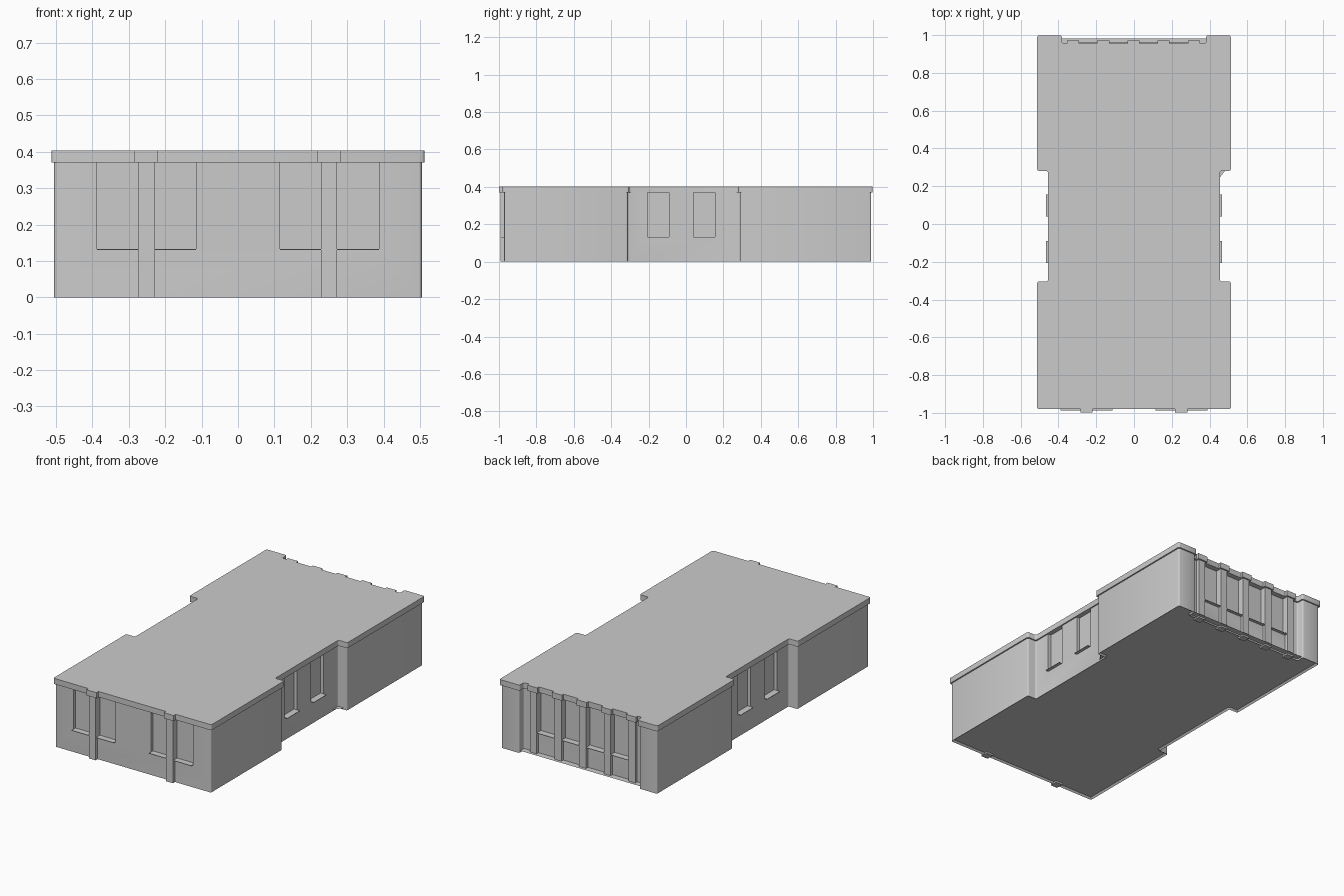
import bpy
import bmesh
from mathutils import Vector

cube = bpy.data.objects.get("Cube")
if cube:
    bpy.data.objects.remove(cube, do_unlink=True)

# Single plain grey
grey = bpy.data.materials.new("plain grey")
grey.use_nodes = True
GREY = (0.6, 0.6, 0.6, 1)
grey.diffuse_color = GREY
grey.node_tree.nodes["Principled BSDF"].inputs["Base Color"].default_value = GREY

WALL_TOP, ROOF_TOP, SILL_Z = 0.37, 0.403, 0.133


def finish(bm, name):
    bmesh.ops.recalc_face_normals(bm, faces=bm.faces)
    mesh = bpy.data.meshes.new(name)
    bm.to_mesh(mesh)
    bm.free()
    mesh.materials.append(grey)
    obj = bpy.data.objects.new(name, mesh)
    bpy.context.collection.objects.link(obj)
    return obj


def boxes(name, spans):
    """One object from boxes given as (x0, x1, y0, y1, z0, z1)."""
    bm = bmesh.new()
    for x0, x1, y0, y1, z0, z1 in spans:
        verts = bmesh.ops.create_cube(bm, size=1)["verts"]
        size = Vector((x1 - x0, y1 - y0, z1 - z0))
        mid = Vector((x0 + x1, y0 + y1, z0 + z1)) / 2
        for v in verts:
            v.co = v.co * size + mid
    return finish(bm, name)


def footprint(name, grow, z0, z1, back, radius, rim=0):
    """Extruded plan: wide ends, narrow waist and a recessed back."""
    half = [(0.505 + grow, -0.972 - grow), (0.505 + grow, -0.312 + grow),
            (0.447 + grow, -0.312 + grow), (0.447 + grow, 0.289 - grow),
            (0.505 + grow, 0.289 - grow), (0.505 + grow, 0.99 + grow),
            (0.39 - grow, 0.99 + grow), (0.39 - grow, back)]
    plan = half + [(-x, y) for x, y in reversed(half)]
    bm = bmesh.new()
    base = bm.faces.new([bm.verts.new((x, y, z0)) for x, y in plan])
    top = bmesh.ops.extrude_face_region(bm, geom=[base])["geom"]
    for v in top:
        if isinstance(v, bmesh.types.BMVert):
            v.co.z = z1
    bmesh.ops.recalc_face_normals(bm, faces=bm.faces)
    # Round the vertical corners
    upright = [e for e in bm.edges if abs(e.verts[0].co.z - e.verts[1].co.z) > 0.01]
    bmesh.ops.bevel(bm, geom=upright, offset=radius, segments=3,
                    profile=0.5, affect='EDGES')
    if rim:
        floor = [f for f in bm.faces if f.normal.z < -0.9]
        bmesh.ops.inset_region(bm, faces=floor, thickness=rim, depth=-rim)
    return finish(bm, name)


# Walls and overhanging roof
walls = footprint("walls", 0, 0, WALL_TOP, 0.945, 0.008, rim=0.01)
roof = footprint("roof_slab", 0.008, WALL_TOP, ROOF_TOP, 0.956, 0.01)

# Window recesses and their thin sills
cuts, sills = [], []
for s in (-1, 1):
    x0, x1 = sorted((s * 0.115, s * 0.388))
    cuts.append((x0, x1, -1.1, -0.952, SILL_Z, 0.45))
    sills.append((x0, x1, -0.988, -0.95, SILL_Z - 0.003, SILL_Z))
    for y0, y1 in ((-0.207, -0.09), (0.04, 0.156)):
        a, b = sorted((s * 0.427, s * 0.49))
        cuts.append((a, b, y0, y1, SILL_Z, 0.45))
        a, b = sorted((s * 0.425, s * 0.465))
        sills.append((a, b, y0, y1, SILL_Z - 0.003, SILL_Z))
cuts.append((-0.32, 0.32, 0.925, 1.1, SILL_Z, 0.45))
sills.append((-0.32, 0.32, 0.923, 0.963, SILL_Z - 0.003, SILL_Z))

cutter = boxes("window_cutter", cuts)
cutter.hide_render = True
cut = walls.modifiers.new("windows", 'BOOLEAN')
cut.object, cut.operation, cut.solver = cutter, 'DIFFERENCE', 'EXACT'
bpy.context.view_layer.objects.active = walls
walls.select_set(True)
bpy.ops.object.modifier_apply(modifier=cut.name)
bpy.data.objects.remove(cutter, do_unlink=True)
boxes("window_sills", sills)

# Pilasters with a matching cap in the roof edge
shafts, caps = [], []
for x in (-0.252, 0.25):
    shafts.append((x - 0.022, x + 0.022, -0.991, -0.945, 0, WALL_TOP))
    caps.append((x - 0.032, x + 0.032, -0.999, -0.945, WALL_TOP, ROOF_TOP))
for i in range(-2, 3):
    x = i * 0.16 - 0.003
    shafts.append((x - 0.022, x + 0.022, 0.92, 0.963, 0, WALL_TOP))
    caps.append((x - 0.032, x + 0.032, 0.92, 0.972, WALL_TOP, ROOF_TOP))
boxes("pilasters", shafts)
boxes("pilaster_caps", caps)

# Smooth the rounded corners only
bpy.ops.object.select_all(action='DESELECT')
for obj in (walls, roof):
    obj.select_set(True)
bpy.context.view_layer.objects.active = walls
bpy.ops.object.shade_smooth_by_angle(angle=0.6)
